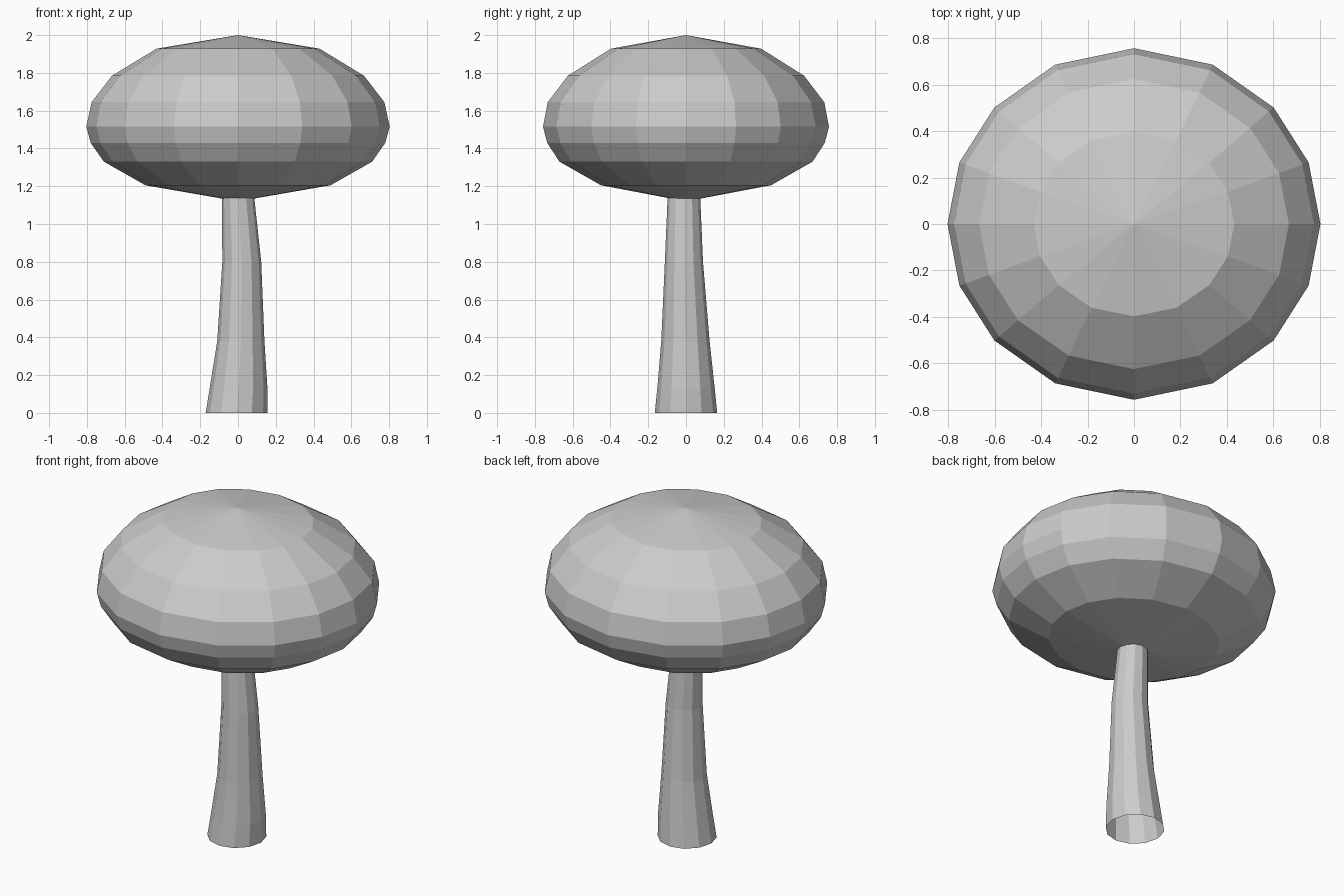
import bpy
import bmesh
from math import cos, sin, pi, radians

cube = bpy.data.objects.get("Cube")
if cube:
    bpy.data.objects.remove(cube, do_unlink=True)

# Single plain grey for the whole tree
grey = bpy.data.materials.new("plain_grey")
grey.use_nodes = True
COLOUR = (0.6, 0.6, 0.6, 1)
grey.diffuse_color = COLOUR
grey.node_tree.nodes["Principled BSDF"].inputs["Base Color"].default_value = COLOUR


def lofted(name, rings, angles, bottom=None, top=None):
    """Skin elliptical rings (z, cx, cy, rx, ry), with optional pole points."""
    bm = bmesh.new()
    loops = [[bm.verts.new((cx + rx * cos(a), cy + ry * sin(a), z)) for a in angles]
             for z, cx, cy, rx, ry in rings]
    n = len(angles)
    for low, high in zip(loops, loops[1:]):
        for i in range(n):
            j = (i + 1) % n
            bm.faces.new((low[i], low[j], high[j], high[i]))
    for loop, height in ((loops[0], bottom), (loops[-1], top)):
        if height is not None:
            pole = bm.verts.new((0, 0, height))
            for i in range(n):
                j = (i + 1) % n
                ends = (loop[j], loop[i]) if loop is loops[0] else (loop[i], loop[j])
                bm.faces.new((*ends, pole))
    mesh = bpy.data.meshes.new(name)
    bm.to_mesh(mesh)
    bm.free()
    mesh.materials.append(grey)
    obj = bpy.data.objects.new(name, mesh)
    bpy.context.collection.objects.link(obj)
    return obj


# Crown: sixteen-sided flattened ball, spacing mirrored in each quadrant
quarter = [radians(a) for a in (0, 20.5, 41.5, 65)]
half = quarter + [pi / 2] + [pi - a for a in quarter[:0:-1]]
crown_angles = half + [a + pi for a in half]
crown_rings = [
    (1.205, 0, 0, 0.49, 0.45),
    (1.33, 0, 0, 0.71, 0.67),
    (1.43, 0, 0, 0.78, 0.735),
    (1.515, 0, 0, 0.803, 0.757),
    (1.645, 0, 0, 0.775, 0.732),
    (1.785, 0, 0, 0.667, 0.625),
    (1.928, 0, 0, 0.432, 0.398),
]
lofted("crown", crown_rings, crown_angles, bottom=1.12, top=2.0)

# Trunk: bent tapering tube, open at the foot
trunk_rings = [
    (0, -0.008, 0, 0.163, 0.165),
    (0.13, 0.003, 0, 0.153, 0.152),
    (0.38, 0.015, -0.003, 0.125, 0.128),
    (0.8, 0.02, -0.011, 0.103, 0.101),
    (1.15, 0, -0.011, 0.085, 0.086),
]
lofted("trunk", trunk_rings, [2 * pi * i / 12 for i in range(12)])
